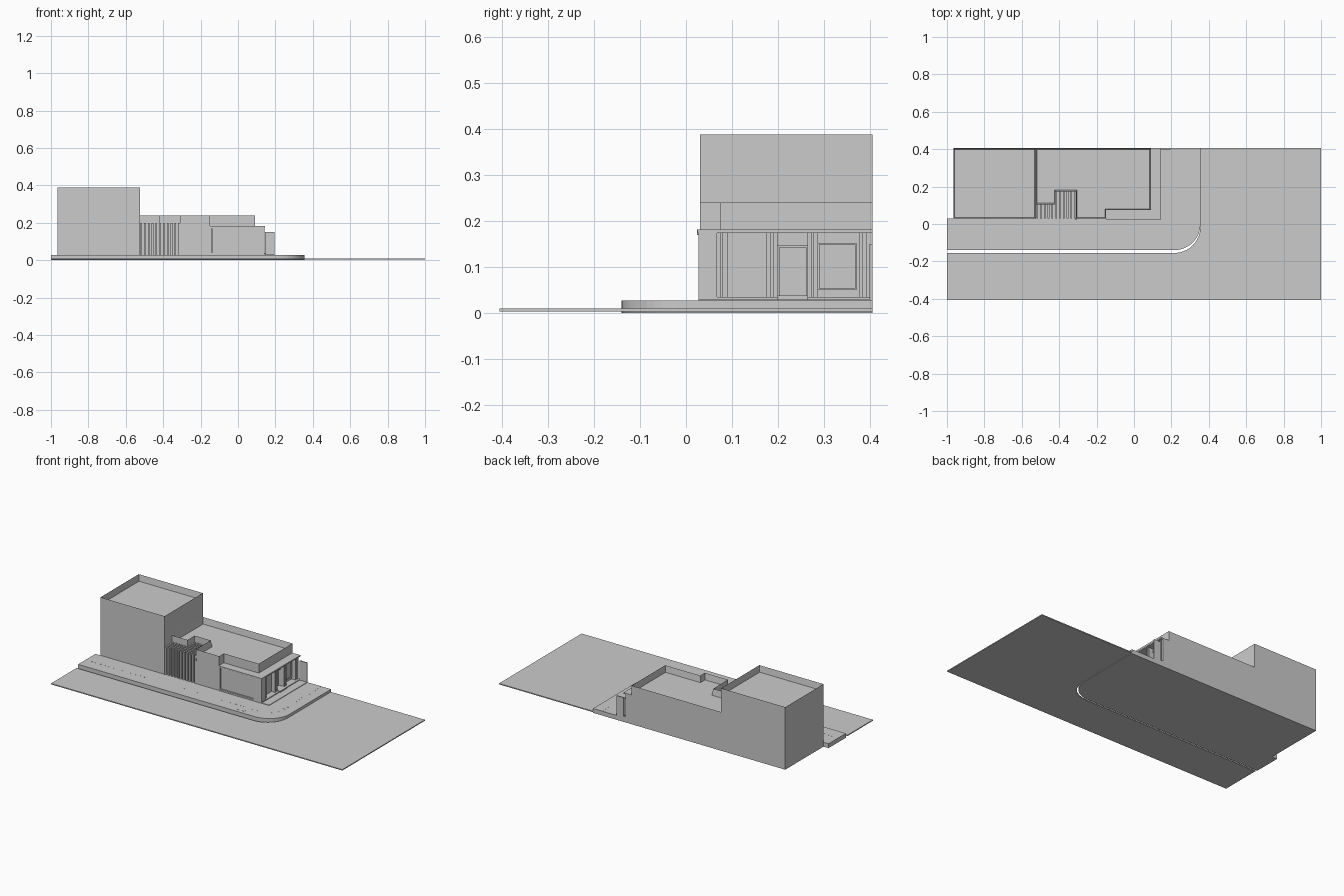
import bpy, bmesh, math


def finish(bm, name):
    bmesh.ops.recalc_face_normals(bm, faces=bm.faces)
    me = bpy.data.meshes.new(name)
    bm.to_mesh(me)
    bm.free()
    ob = bpy.data.objects.new(name, me)
    bpy.context.collection.objects.link(ob)
    return ob


def add_box(bm, x0, x1, y0, y1, z0, z1):
    v = bmesh.ops.create_cube(bm, size=1)["verts"]
    for p in v:
        p.co = ((x0, x1)[p.co.x > 0], (y0, y1)[p.co.y > 0], (z0, z1)[p.co.z > 0])


def boxes(name, *items):
    bm = bmesh.new()
    for b in items:
        add_box(bm, *b)
    return finish(bm, name)


def prism(name, pts, z0, z1, rim=0, depth=0):
    """Extruded outline, optionally with a sunken roof inside a parapet."""
    bm = bmesh.new()
    base = bm.faces.new([bm.verts.new((x, y, z0)) for x, y in pts])
    if base.normal.z < 0:
        base.normal_flip()
    ext = bmesh.ops.extrude_face_region(bm, geom=[base], use_keep_orig=True)["geom"]
    for v in ext:
        if isinstance(v, bmesh.types.BMVert):
            v.co.z = z1
    bmesh.ops.recalc_face_normals(bm, faces=bm.faces)
    if rim:
        top = [f for f in bm.faces if f.normal.z > 0.9][0]
        bmesh.ops.inset_region(bm, faces=[top], thickness=rim, use_even_offset=True)
        for v in top.verts:
            v.co.z -= depth
    return finish(bm, name)


def arc(cx, cy, r, a0, a1, n=12):
    return [(cx + r * math.cos(math.radians(a0 + (a1 - a0) * i / n)),
             cy + r * math.sin(math.radians(a0 + (a1 - a0) * i / n))) for i in range(n + 1)]


# Road and pavement with rounded street corner
prism("road", [(-1, -.405), (1, -.405), (1, .405), (.355, .405)]
      + arc(.215, -.015, .14, 0, -90) + [(-1, -.155)], .004, .01)
prism("pavement", [(-1, -.14)] + arc(.215, 0, .14, -90, 0)
      + [(.355, .405), (-.965, .405), (-.965, .03), (-1, .03)], 0, .027)

# Tall block with sunken roof
prism("tall_block", [(-.965, .03), (-.525, .03), (-.525, .405), (-.965, .405)],
      .002, .388, .006, .04)

# Low block with stepped front and sunken roof
prism("low_block", [(-.525, .405), (-.525, .105), (-.42, .105), (-.42, .175),
                    (-.31, .175), (-.31, .03), (-.15, .03), (-.15, .075),
                    (.09, .075), (.09, .405)], .002, .24, .006, .04)

# Deep vertical fins across the recessed entrance
fins = []
for i in range(11):
    x = -.522 + i * .0202
    fins.append((x, x + .009, .03, .105 if x < -.425 else .175, .027, .2))
boxes("entrance_fins", *fins)
boxes("wall_lamp", (-.316, -.306, .024, .032, .17, .182))

# Shop front: plinth, step, canopy and front window
boxes("shop_plinth", (-.15, .145, .027, .405, .026, .035))
boxes("side_step", (.145, .195, .027, .405, .026, .03))
boxes("canopy", (-.15, .145, .025, .405, .174, .182))
boxes("front_window", (-.14, .098, .033, .076, .035, .174))
boxes("front_window_frame",
      (-.15, -.142, .027, .076, .035, .174), (.09, .1, .027, .076, .035, .174),
      (-.142, .09, .029, .034, .035, .04), (-.142, .09, .029, .034, .169, .174))

# Side facade piers between the bays
boxes("corner_pier", (.1, .143, .027, .067, .035, .174))
boxes("side_piers", *[(.088, .132, a, b, .035, .174) for a, b in
                      ((.078, .09), (.174, .184), (.19, .199), (.264, .272),
                       (.277, .286), (.376, .384), (.392, .405))])
boxes("side_windows", (.088, .108, .09, .174, .035, .174),
      (.088, .104, .286, .376, .035, .174))

# Entrance door with transom and threshold
boxes("door", (.088, .096, .2, .263, .037, .143))
boxes("door_frame", (.088, .112, .199, .264, .143, .148),
      (.088, .112, .199, .203, .035, .143), (.088, .112, .26, .264, .035, .143),
      (.088, .15, .199, .264, .03, .038))

# Raised frame of the rear side window
boxes("side_window_frame",
      (.1, .11, .287, .29, .05, .152), (.1, .11, .367, .37, .05, .152),
      (.1, .11, .29, .367, .05, .053), (.1, .11, .29, .367, .149, .152))

# End screen wall beside the canopy
boxes("end_screen", (.145, .195, .398, .405, .027, .15))

# Small paving studs following the pavement edge, and a drain cover
studs = [(-.96 + i * .03, -.065) for i in range(39)]
studs += arc(.205, .02, .085, -85, -5, 6)
studs += [(.29, .04 + i * .03) for i in range(13)]
boxes("paving_studs", *[(x - .006, x + .006, y - .003, y + .003, .0265, .0275)
                        for x, y in studs])
boxes("drain_cover", (.068, .125, -.117, -.105, .0265, .0276))
